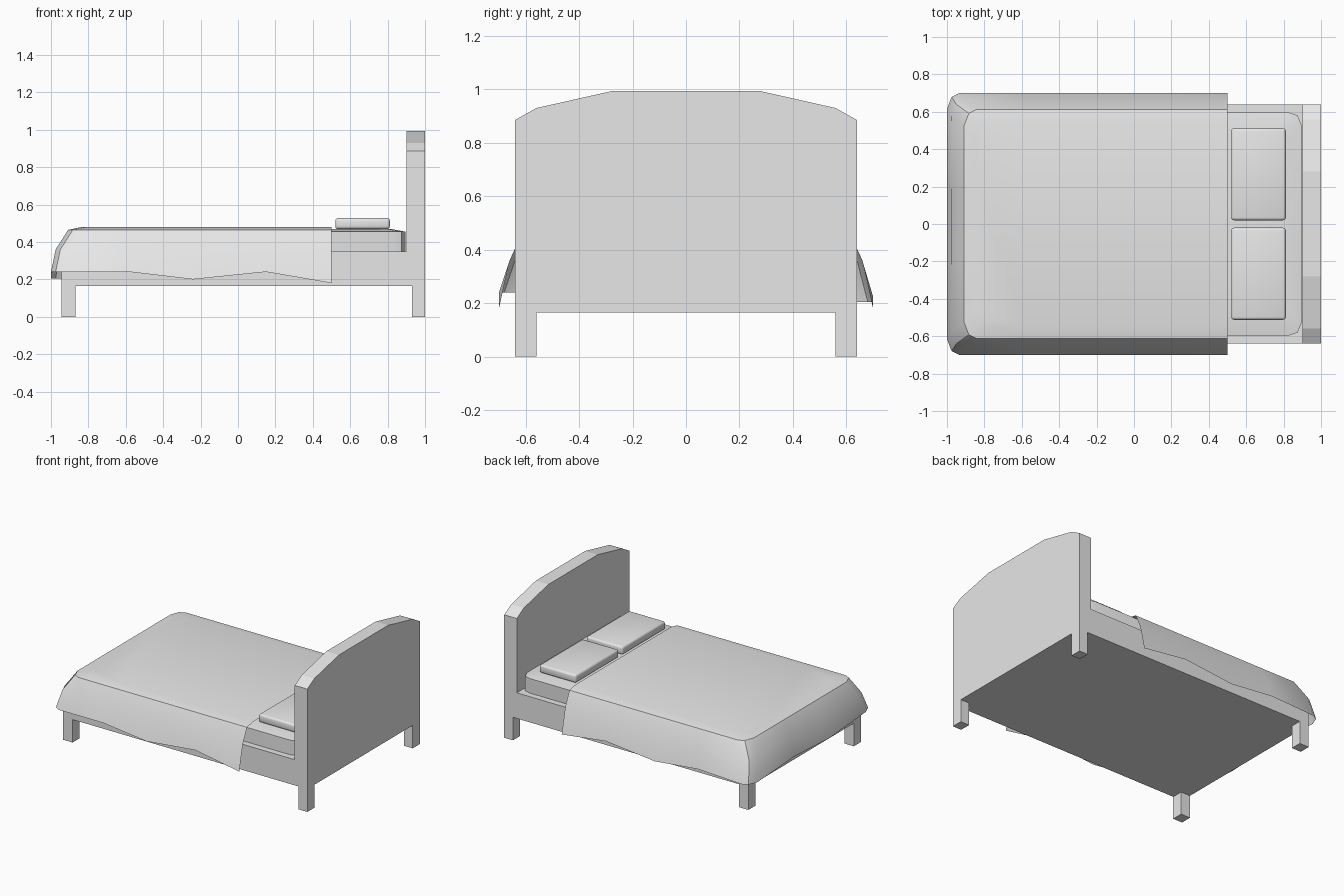
import bpy, bmesh, math

cube = bpy.data.objects.get("Cube")
if cube:
    bpy.data.objects.remove(cube, do_unlink=True)

grey = bpy.data.materials.new("plain grey")
grey.use_nodes = True
grey.diffuse_color = (0.8, 0.8, 0.8, 1)
grey.node_tree.nodes["Principled BSDF"].inputs["Base Color"].default_value = grey.diffuse_color


def finish(name, bm, smooth=None):
    bmesh.ops.recalc_face_normals(bm, faces=bm.faces)
    mesh = bpy.data.meshes.new(name)
    bm.to_mesh(mesh)
    bm.free()
    obj = bpy.data.objects.new(name, mesh)
    bpy.context.collection.objects.link(obj)
    mesh.materials.append(grey)
    if smooth:
        bpy.ops.object.select_all(action='DESELECT')
        bpy.context.view_layer.objects.active = obj
        obj.select_set(True)
        bpy.ops.object.shade_smooth_by_angle(angle=math.radians(smooth))
    return obj


def box(name, lo, hi, bevel=0):
    bm = bmesh.new()
    bmesh.ops.create_cube(bm, size=1)
    for v in bm.verts:
        v.co = [a + (b - a) * (c + 0.5) for a, b, c in zip(lo, hi, v.co)]
    if bevel:
        bmesh.ops.bevel(bm, geom=bm.edges[:], offset=bevel, segments=3,
                        profile=0.5, affect='EDGES')
    return finish(name, bm, 40 if bevel else None)


def loft(name, rings, closed, caps, smooth):
    """Skin a stack of rings with quads and cap the chosen rings."""
    bm = bmesh.new()
    rows = [[bm.verts.new(p) for p in ring] for ring in rings]
    n = len(rows[0])
    for a, b in zip(rows, rows[1:]):
        for i in range(n if closed else n - 1):
            j = (i + 1) % n
            bm.faces.new((a[i], a[j], b[j], b[i]))
    for i in caps:
        bm.faces.new(rows[i])
    return finish(name, bm, smooth)


# Frame and legs
FLOOR = 0.165
box("bed_frame", (-0.945, -0.64, FLOOR), (0.9, 0.64, 0.35))
for end, x0, x1 in (("foot", -0.945, -0.87), ("head", 0.93, 1.0)):
    for side, s in (("left", 1), ("right", -1)):
        ys = sorted((0.56 * s, 0.64 * s))
        box(f"{end}_leg_{side}", (x0, ys[0], 0), (x1, ys[1], FLOOR))

# Headboard with a faceted arch
half = [(0.64, FLOOR), (0.64, 0.885), (0.56, 0.93), (0.28, 0.993)]
outline = half + [(-y, z) for y, z in reversed(half)]
loft("headboard", [[(x, y, z) for y, z in outline] for x in (0.9, 1.0)],
     True, (0, 1), None)


# Mattress with clipped corners and a slightly raised top
def mattress_ring(inset, z):
    x, y = 0.895 - inset, 0.595 - inset
    corner = [(x, y - 0.065), (x - 0.02, y - 0.015), (x - 0.065, y)]
    right = [(a, -b) for a, b in corner]
    loop = corner + [(-a, b) for a, b in reversed(corner)]
    loop += [(-a, b) for a, b in right] + right[::-1]
    return [(a, b, z) for a, b in loop]


loft("mattress", [mattress_ring(0, 0.35), mattress_ring(0, 0.455),
                  mattress_ring(0.075, 0.469)], True, (0, 2), 30)


# Blanket draped over both sides and the foot, with a wavy hem
def blanket_ring(foot, width):
    side = [(x, width) for x in (0.5, 0.15, -0.24, -0.58)]
    side += [(-foot + 0.065, width), (-foot + 0.025, width - 0.02),
             (-foot, width - 0.085), (-foot, 0.2)]
    return [(x, -y) for x, y in side] + side[::-1]


hem_right = [0.18, 0.24, 0.2, 0.24, 0.24, 0.24, 0.24, 0.21]
hem_left = [0.18, 0.225, 0.185, 0.22, 0.205, 0.205, 0.205, 0.23]
hem = hem_right + hem_left[::-1]
rings = [[(x, y, z) for (x, y), z in zip(blanket_ring(1.0, 0.7), hem)]]
for foot, width, z in ((0.975, 0.66, 0.36), (0.908, 0.612, 0.465), (0.84, 0.545, 0.479)):
    rings.append([(x, y, z) for x, y in blanket_ring(foot, width)])
loft("blanket", rings, False, (3,), 30)

# Pillows
for side, y0, y1 in (("left", 0.02, 0.512), ("right", -0.512, -0.02)):
    box(f"pillow_{side}", (0.52, y0, 0.469), (0.812, y1, 0.528), 0.015)
